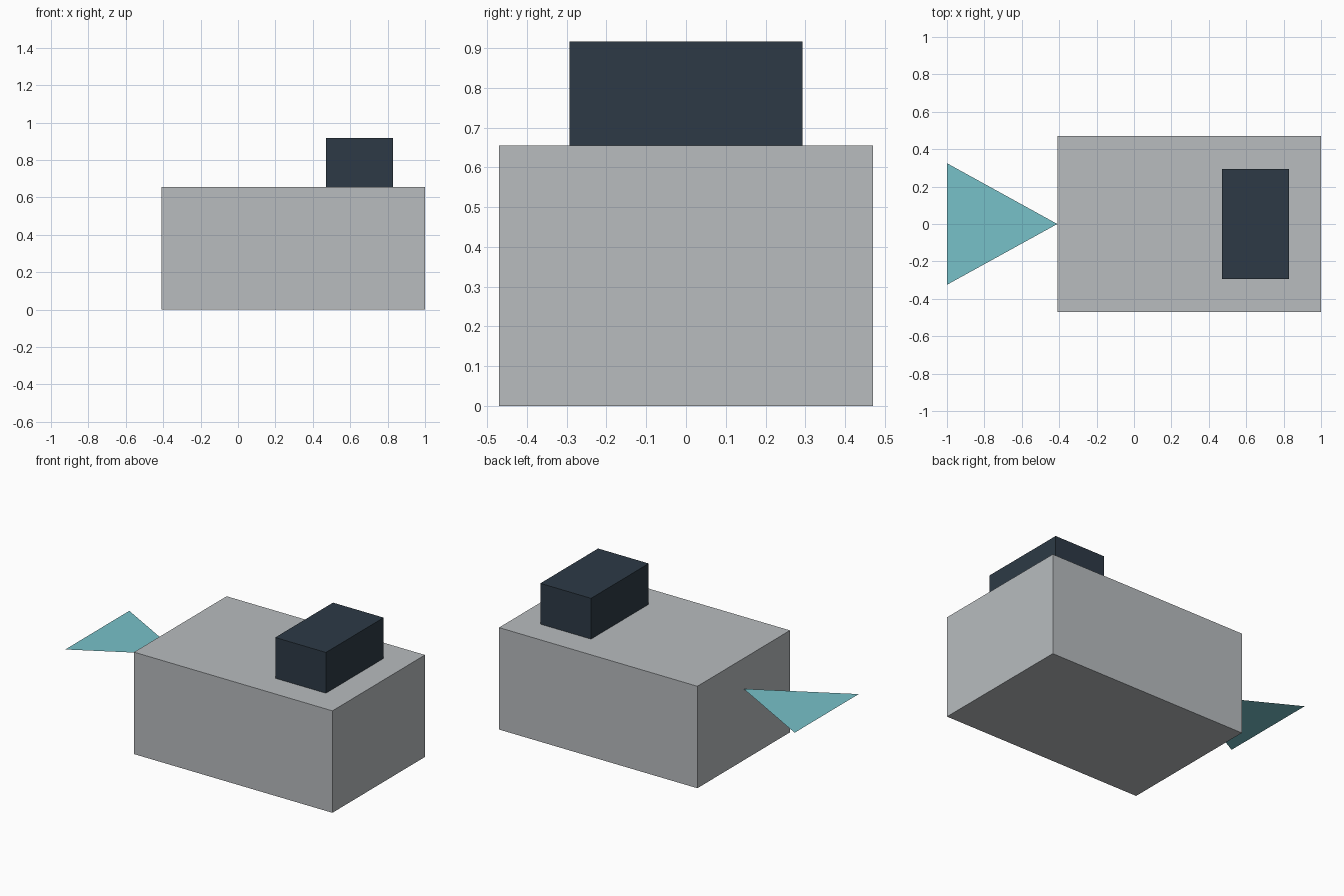
import bpy
import bmesh
from mathutils import Matrix, Vector

cube = bpy.data.objects.get("Cube")
if cube:
    bpy.data.objects.remove(cube, do_unlink=True)


def linear(v):
    v /= 255
    return v / 12.92 if v <= 0.04045 else ((v + 0.055) / 1.055) ** 2.4


def material(name, rgb):
    colour = [linear(v) for v in rgb] + [1]
    mat = bpy.data.materials.new(name)
    mat.use_nodes = True
    mat.diffuse_color = colour
    mat.node_tree.nodes["Principled BSDF"].inputs["Base Color"].default_value = colour
    return mat


def add_object(name, bm, mat):
    mesh = bpy.data.meshes.new(name)
    bm.to_mesh(mesh)
    bm.free()
    mesh.materials.append(mat)
    obj = bpy.data.objects.new(name, mesh)
    bpy.context.collection.objects.link(obj)
    return obj


def box(name, low, high, mat):
    low, high = Vector(low), Vector(high)
    bm = bmesh.new()
    placement = Matrix.Translation((low + high) / 2) @ Matrix.Diagonal((*(high - low), 1))
    bmesh.ops.create_cube(bm, size=1, matrix=placement)
    return add_object(name, bm, mat)


grey = material("light grey", (184, 188, 191))
navy = material("dark slate", (45, 58, 70))
teal = material("pale teal", (119, 193, 201))

# Main block, with the smaller block standing on it
box("body", (-0.41, -0.47, 0), (1, 0.47, 0.655), grey)
box("top_block", (0.47, -0.293, 0.655), (0.83, 0.293, 0.917), navy)

# Flat triangular tail, its tip touching the end of the body
bm = bmesh.new()
corners = [(-0.41, 0, 0.459), (-1, 0.325, 0.459), (-1, -0.325, 0.459)]
bm.faces.new([bm.verts.new(c) for c in corners])
add_object("tail_fin", bm, teal)
